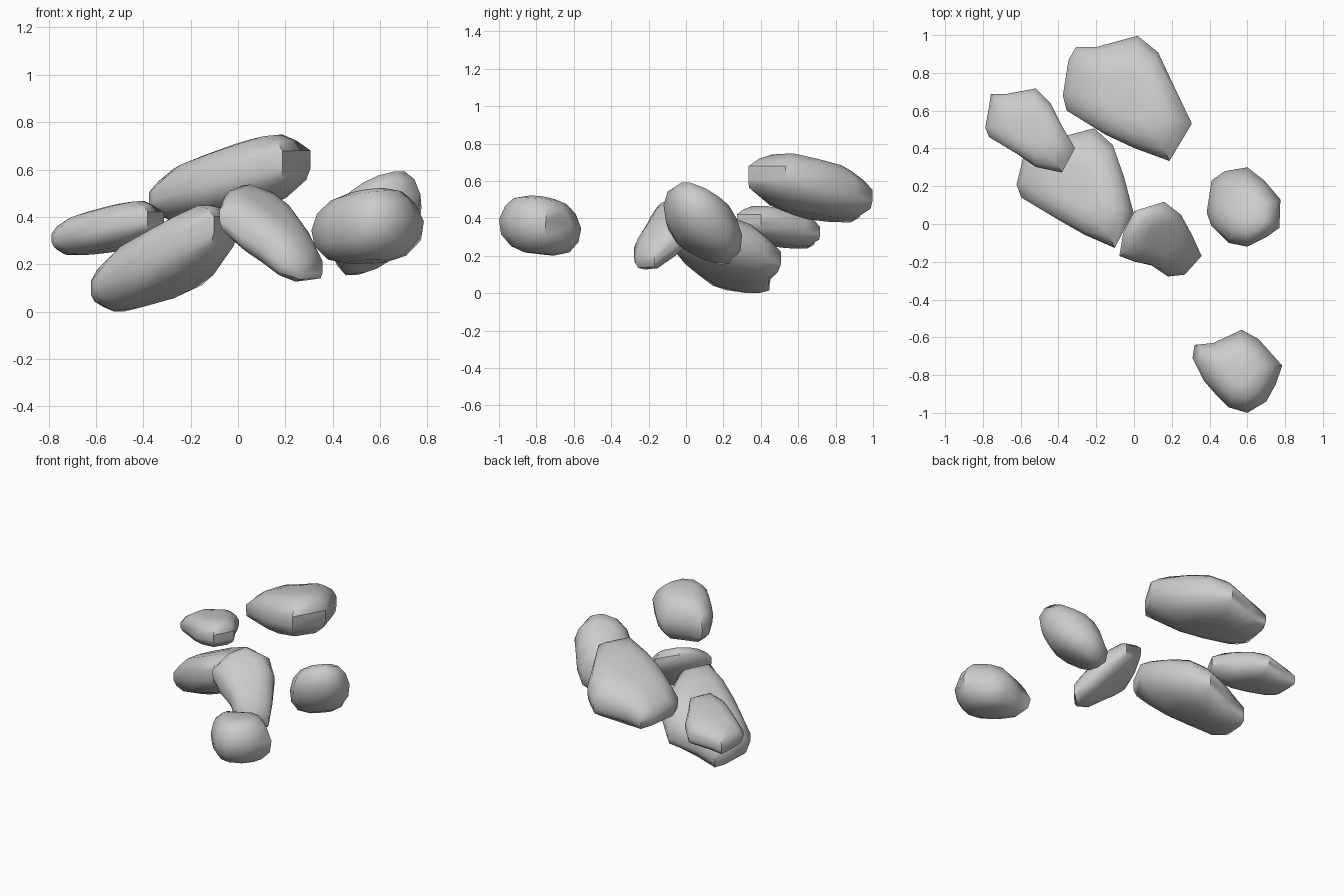
import bpy, bmesh, random

random.seed(4)

# each ring: outline scale, height as a share of the half thickness
SLAB = [(0.46, -1.0), (0.79, -0.83), (0.95, -0.48), (0.99, -0.2), (0.99, 0.25),
        (0.9, 0.6), (0.7, 0.9), (0.4, 1.0)]
ROUND = [(0.4, -1.0), (0.75, -0.84), (0.94, -0.45), (1.0, 0.05), (0.91, 0.54), (0.68, 0.87), (0.36, 1.0)]


def rock(name, outline, z, slope, half, taper=0.0, profile=SLAB):
    """Chunky stone: plan outline stacked in rings along a tilted plane."""
    cx = (min(p[0] for p in outline) + max(p[0] for p in outline)) / 2
    cy = (min(p[1] for p in outline) + max(p[1] for p in outline)) / 2
    bm = bmesh.new()
    rings = []
    n = len(outline)
    for scale, level in profile:
        ring = []
        for i, (x, y) in enumerate(outline):
            if scale < 0.93:
                # caps are rounder than the rim
                (ax, ay), (bx, by) = outline[i - 1], outline[(i + 1) % n]
                x, y = x * 0.7 + (ax + bx) * 0.15, y * 0.7 + (ay + by) * 0.15
            k = scale if scale > 0.98 else scale * random.uniform(0.98, 1.04)
            dx, dy = (x - cx) * k, (y - cy) * k
            height = z + slope[0] * dx + slope[1] * dy + level * half * (1 + taper * dx)
            ring.append(bm.verts.new((cx + dx, cy + dy, height)))
        rings.append(ring)
    for low, high in zip(rings, rings[1:]):
        for i in range(n):
            j = (i + 1) % n
            bm.faces.new((low[i], low[j], high[j], high[i]))
    bm.faces.new(rings[0][::-1])
    bm.faces.new(rings[-1])
    bmesh.ops.recalc_face_normals(bm, faces=bm.faces)
    # the lowest stone rests on the ground
    lowest = min(v.co.z for v in bm.verts)
    if lowest < 0.06:
        bmesh.ops.translate(bm, verts=bm.verts, vec=(0, 0, -lowest))
    mesh = bpy.data.meshes.new(name)
    bm.to_mesh(mesh)
    bm.free()
    obj = bpy.data.objects.new(name, mesh)
    bpy.context.collection.objects.link(obj)
    bpy.ops.object.select_all(action='DESELECT')
    obj.select_set(True)
    bpy.context.view_layer.objects.active = obj
    bpy.ops.object.shade_smooth_by_angle(angle=0.9)


# large flat stones at the back and centre
rock("back_rock",
     [(0.19, 0.33), (0.31, 0.53), (0.2, 0.76), (0.13, 0.91), (0.02, 1.0), (-0.2, 0.94),
      (-0.31, 0.94), (-0.35, 0.87), (-0.38, 0.68), (-0.36, 0.6), (-0.15, 0.47), (0.0, 0.4)],
     0.55, (0.21, -0.13), 0.137, 0.6)
rock("centre_rock",
     [(-0.1, -0.13), (0.0, 0.06), (-0.05, 0.25), (-0.11, 0.42), (-0.21, 0.51), (-0.4, 0.46),
      (-0.54, 0.45), (-0.58, 0.39), (-0.625, 0.21), (-0.6, 0.14), (-0.4, 0.02), (-0.26, -0.06)],
     0.235, (0.37, -0.22), 0.142, 0.4)

# smaller flat stone on the left
rock("left_rock",
     [(-0.38, 0.27), (-0.31, 0.4), (-0.38, 0.52), (-0.44, 0.64), (-0.52, 0.72), (-0.68, 0.69),
      (-0.76, 0.69), (-0.77, 0.62), (-0.79, 0.51), (-0.77, 0.46), (-0.62, 0.37), (-0.52, 0.3)],
     0.348, (0.16, -0.1), 0.09, 0.5)

# small steep stone in the middle
rock("leaning_rock",
     [(0.18, -0.28), (0.27, -0.27), (0.36, -0.17), (0.31, -0.06), (0.25, 0.05), (0.16, 0.12),
      (0.0, 0.07), (-0.06, -0.05), (-0.08, -0.17), (0.0, -0.2), (0.09, -0.22)],
     0.342, (-0.5, 0.53), 0.108)

# rounded stones on the right and in front
rock("right_rock",
     [(0.6, -0.12), (0.7, -0.07), (0.77, -0.02), (0.775, 0.13), (0.69, 0.23), (0.6, 0.3),
      (0.48, 0.28), (0.41, 0.23), (0.385, 0.06), (0.41, -0.01), (0.5, -0.1)],
     0.375, (0.38, -0.38), 0.165, 0, ROUND)
rock("front_rock",
     [(0.6, -1.0), (0.7, -0.94), (0.75, -0.85), (0.785, -0.75), (0.66, -0.61), (0.57, -0.56),
      (0.42, -0.63), (0.32, -0.64), (0.31, -0.71), (0.37, -0.83), (0.44, -0.91), (0.5, -0.97)],
     0.36, (0.07, -0.1), 0.15, 0.3, ROUND)
